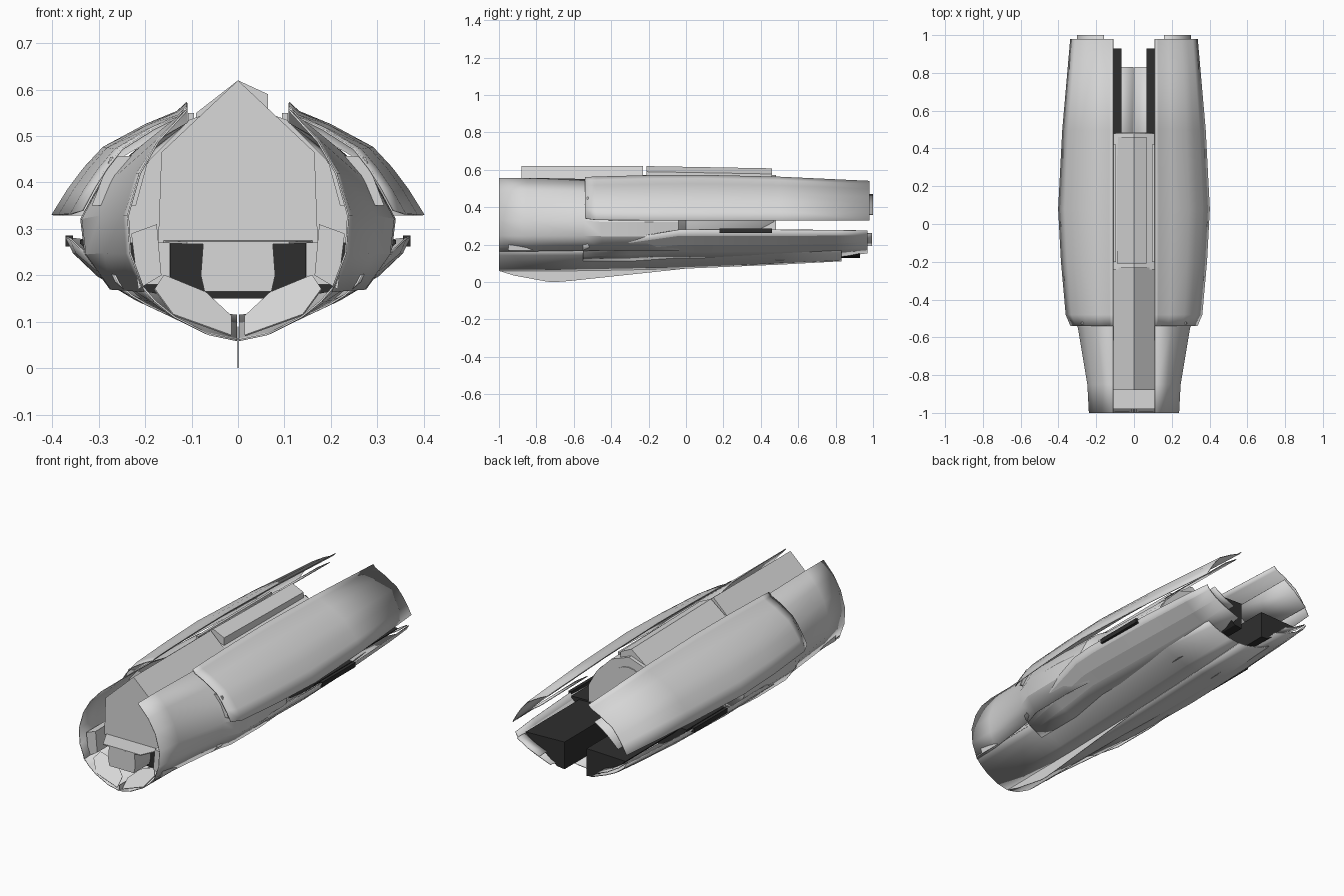
import bpy, bmesh, math

if "Cube" in bpy.data.objects:
    bpy.data.objects.remove(bpy.data.objects["Cube"])


def material(name, value):
    m = bpy.data.materials.new(name)
    m.diffuse_color = (value, value, value, 1)
    m.use_nodes = True
    m.node_tree.nodes["Principled BSDF"].inputs["Base Color"].default_value = m.diffuse_color
    return m


GREY = material("light grey", 0.69)
DARK = material("charcoal", 0.028)


def finish(name, verts, faces, mat, mirror=False, thick=0, smooth=0):
    me = bpy.data.meshes.new(name)
    me.from_pydata(verts, [], faces)
    bm = bmesh.new()
    bm.from_mesh(me)
    bmesh.ops.recalc_face_normals(bm, faces=bm.faces)
    bm.to_mesh(me)
    bm.free()
    me.materials.append(mat)
    if smooth:
        me.polygons.foreach_set("use_smooth", [True] * len(me.polygons))
        me.set_sharp_from_angle(angle=math.radians(smooth))
    ob = bpy.data.objects.new(name, me)
    bpy.context.collection.objects.link(ob)
    if thick:
        mod = ob.modifiers.new("thickness", 'SOLIDIFY')
        mod.thickness, mod.offset = thick, 0
    if mirror:
        ob.modifiers.new("mirror", 'MIRROR')
    return ob


def shell(name, profile, stations, mat=GREY, thick=0.004, smooth=25):
    """Mirrored open shell; station = y, inner x, outer x, bottom z, top z."""
    n = len(profile)
    verts = [(a + u * (b - a), y, lo + v * (hi - lo))
             for y, a, b, lo, hi in stations for u, v in profile]
    faces = [(i * n + j, i * n + j + 1, (i + 1) * n + j + 1, (i + 1) * n + j)
             for i in range(len(stations) - 1) for j in range(n - 1)]
    return finish(name, verts, faces, mat, True, thick, smooth)


def prism(name, outline, y0, y1, mat=GREY, mirror=False, drop=0):
    """Outline in x/z extruded along y; drop lowers the far end."""
    n = len(outline)
    verts = [(x, y0, z) for x, z in outline] + [(x, y1, z - drop) for x, z in outline]
    faces = [tuple(range(n)), tuple(range(n, 2 * n))]
    faces += [(i, (i + 1) % n, (i + 1) % n + n, i + n) for i in range(n)]
    return finish(name, verts, faces, mat, mirror)


def box(name, x0, x1, y0, y1, z0, z1, mat=GREY, mirror=True):
    return prism(name, [(x0, z0), (x1, z0), (x1, z1), (x0, z1)], y0, y1, mat, mirror)


def symmetric(half):
    return half + [(-x, z) for x, z in reversed(half) if x]


# Upper outer shells, flaring out past the front sleeve
shell("upper_shell",
      [(0, 1), (.07, .92), (.31, .8), (.62, .6), (.76, .42), (.88, .23), (1, 0)],
      [(-.54, .11, .335, .34, .56), (-.48, .11, .36, .332, .563), (-.2, .11, .385, .33, .57),
       (.08, .11, .4, .33, .572), (.5, .11, .378, .33, .562), (.98, .11, .336, .33, .54)])
# Front sleeve bulging into the middle section
shell("front_sleeve",
      [(0, 1), (.48, .83), (.8, .65), (1, .42), (.96, .21), (.72, 0)],
      [(-1, .11, .237, .165, .556), (-.85, .11, .245, .165, .556), (-.55, .11, .295, .168, .55),
       (-.45, .11, .335, .17, .53), (-.2, .11, .338, .17, .53), (-.04, .11, .32, .17, .53),
       (0, .11, .26, .2, .53), (.47, .11, .24, .22, .52)])
# Closing lip between sleeve and upper shell
prism("shell_lip", [(.19, .46), (.275, .455), (.315, .35), (.22, .35)], -.53, -.52,
      mirror=True)
# Belly halves meeting at the keel
shell("belly_shell",
      [(0, 0), (.3, .11), (.65, .42), (.85, .7), (1, 1)],
      [(-1, .002, .21, .06, .18), (-.5, .002, .22, .063, .18), (0, .002, .24, .074, .18),
       (.5, .002, .24, .095, .18), (.83, .002, .2, .113, .17)])
# Lower side wings, faceted undersides
shell("lower_wing",
      [(0, 0), (.42, .27), (.7, .5), (.93, .8), (1, 1)],
      [(-.55, .15, .265, .115, .2), (-.3, .15, .315, .115, .235), (-.04, .15, .362, .118, .28),
       (.1, .14, .37, .115, .282), (.5, .125, .36, .12, .28), (.8, .115, .342, .135, .278),
       (.97, .12, .327, .155, .275)], smooth=4)
# Thin liners that peek out behind the shells
shell("upper_liner", [(0, 1), (.5, .58), (1, 0)],
      [(.6, .16, .3, .365, .475), (1, .16, .3, .36, .47)])
shell("lower_liner", [(0, 0), (.5, .4), (1, 1)],
      [(.92, .17, .3, .195, .26), (.995, .17, .3, .195, .26)])

# Central core, front ridge and rear ridge block
prism("front_ridge", symmetric([(0, .62), (.165, .465), (.172, .27)]), -.88, -.23)
prism("core_body", symmetric([(0, .572), (.105, .535), (.19, .45), (.24, .36), (.24, .27)]),
      -.24, .48)
prism("rear_ridge", [(-.09, .55), (0, .62), (.065, .59), (.065, .45), (-.09, .45)],
      -.21, .46, drop=.012)
box("ridge_rail", .095, .108, -.2, .42, .48, .55)
# Front mouth: block with top plate, side walls, cheeks and sloping lower petals
prism("mouth_block", symmetric([(.075, .268), (.08, .2), (.072, .165)]), -.98, -.3)
finish("mouth_plate",
       [(-.11, -.98, .27), (.11, -.98, .27), (.16, -.88, .272), (-.16, -.88, .272)],
       [(0, 1, 2, 3)], GREY, False, .005)
box("mouth_wall", .146, .22, -.6, .1, .18, .275)
prism("cheek_plate", [(.165, .2), (.215, .17), (.23, .29), (.175, .31)], -.95, -.5,
      mirror=True)
finish("lower_petal",
       [(.015, -.995, .07), (.14, -.995, .115), (.18, -.96, .17),
        (.16, -.93, .2), (.07, -.92, .163), (.015, -.95, .112)],
       [(0, 1, 2, 3, 4, 5)], GREY, True, .004)
# Dark inner mechanism and rear blocks
box("inner_frame", -.145, .145, -.85, .16, .15, .27, DARK, False)
prism("rear_block", [(.065, .14), (.2, .165), (.29, .225), (.34, .268), (.34, .276),
                     (.065, .28)], .16, .48, DARK, True)
prism("rear_arm", [(.065, .13), (.11, .135), (.18, .19), (.26, .235), (.295, .268),
                   (.065, .275)], .48, .93, DARK, True)
box("side_latch", .355, .372, .18, .46, .262, .286, DARK)
# Arched rib behind the core
arc = [(.1 * math.cos(a * math.pi / 10), .42 + .1 * math.sin(a * math.pi / 10))
       for a in range(11)]
prism("rear_rib", arc, .47, .485)

# Thin keel fin under the belly
side = [(-1, .06), (-.92, .035), (-.74, .002), (-.7, 0), (-.62, .006), (0, .072), (0, .09), (-1, .09)]
k = len(side)
finish("keel_fin", [(s * .0015, y, z) for s in (-1, 1) for y, z in side],
       [tuple(range(k)), tuple(range(k, 2 * k))] +
       [(i, (i + 1) % k, (i + 1) % k + k, i + k) for i in range(k)], GREY)
